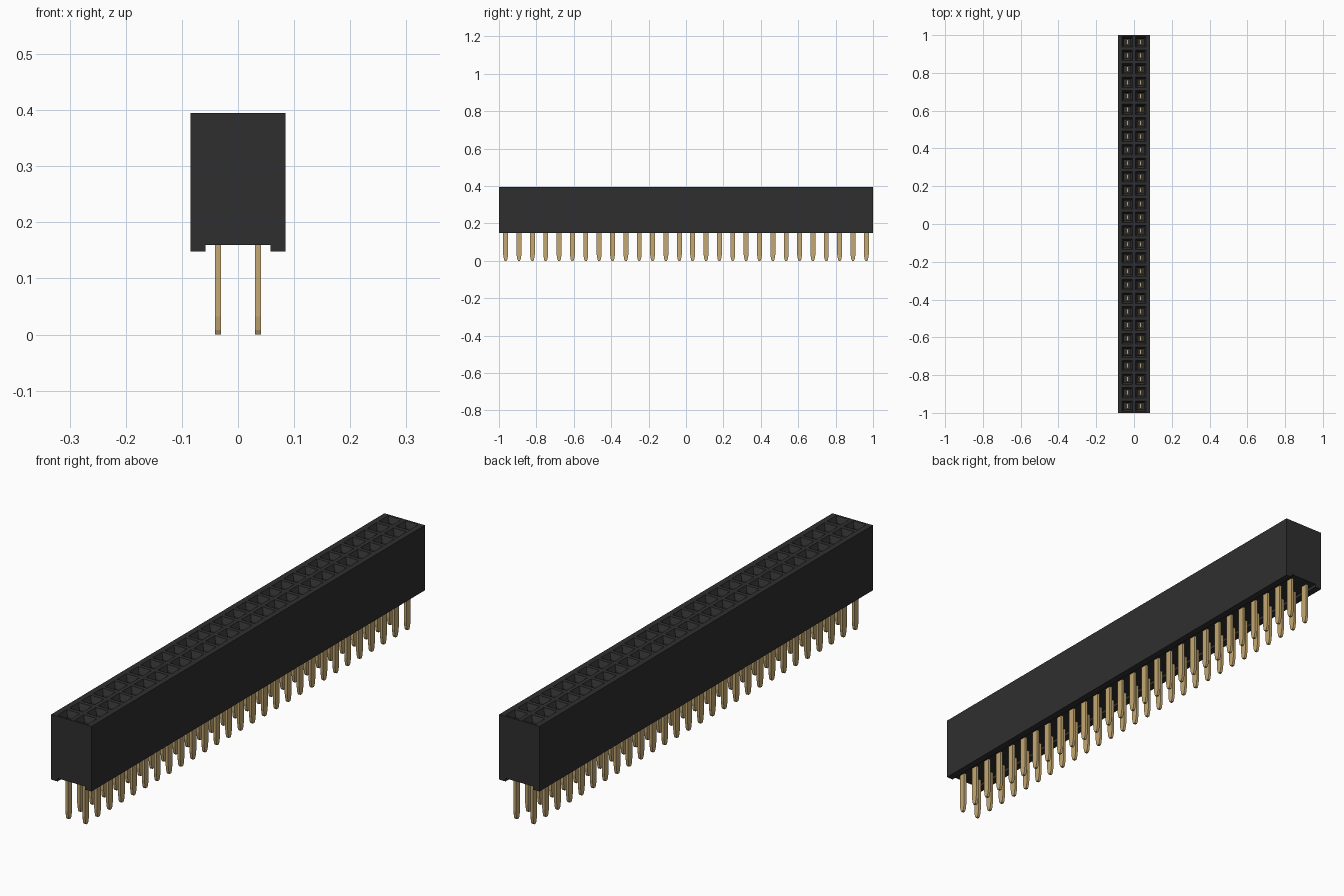
import bpy, bmesh
from mathutils import Matrix

cube = bpy.data.objects.get("Cube")
if cube:
    bpy.data.objects.remove(cube, do_unlink=True)

COUNT = 28                 # contacts per row
PITCH = 2.0 / COUNT
TOP = 0.395


def material(name, rgb):
    m = bpy.data.materials.new(name)
    m.use_nodes = True
    m.diffuse_color = (*rgb, 1)
    m.node_tree.nodes["Principled BSDF"].inputs["Base Color"].default_value = (*rgb, 1)
    return m


def finish(bm, name, mat):
    mesh = bpy.data.meshes.new(name)
    bm.to_mesh(mesh)
    bm.free()
    mesh.materials.append(mat)
    obj = bpy.data.objects.new(name, mesh)
    bpy.context.collection.objects.link(obj)
    return obj


black = material("black plastic", (0.028, 0.028, 0.028))
gold = material("gold contact", (0.56, 0.40, 0.17))

# Housing: open-topped profile with two foot rails, swept along y
half = [(PITCH, TOP), (0.085, TOP), (0.085, 0.148), (0.058, 0.148), (0.058, 0.16)]
profile = half + [(-x, z) for x, z in reversed(half)]
bm = bmesh.new()
front = [bm.verts.new((x, -1, z)) for x, z in profile]
back = [bm.verts.new((x, 1, z)) for x, z in profile]
for i in range(len(profile) - 1):
    bm.faces.new((front[i], front[i + 1], back[i + 1], back[i]))
bm.faces.new(front)
bm.faces.new(back)
bmesh.ops.recalc_face_normals(bm, faces=bm.faces[:])

# Top: one cell per socket, inset to a rim, a funnel and a deep shaft
old = set(bm.faces)
bmesh.ops.create_grid(bm, x_segments=2, y_segments=COUNT, size=0.5,
                      matrix=Matrix.Translation((0, 0, TOP)) @ Matrix.Diagonal((2 * PITCH, 2, 1, 1)))
cells = [f for f in bm.faces if f not in old]
for thickness, depth in ((0.008, 0), (0.011, -0.02), (0.0005, -0.17)):
    bmesh.ops.inset_individual(bm, faces=cells, thickness=thickness, depth=depth,
                               use_even_offset=True)
finish(bm, "housing", black)

# Pins: flat blades with a tapered tip, reaching up into the sockets
side = [(0.013, 0.30), (0.013, 0.032), (0.009, 0.008), (0.005, 0.0)]
outline = side + [(-y, z) for y, z in reversed(side)]
bm = bmesh.new()
for row in (-0.5, 0.5):
    for i in range(COUNT):
        cx, cy = row * PITCH, (i + 0.5) * PITCH - 1
        face = bm.faces.new([bm.verts.new((cx - 0.0053, cy + y, z)) for y, z in outline])
        new = bmesh.ops.extrude_face_region(bm, geom=[face], use_keep_orig=True)
        moved = [v for v in new["geom"] if isinstance(v, bmesh.types.BMVert)]
        bmesh.ops.translate(bm, verts=moved, vec=(0.0106, 0, 0))
bmesh.ops.recalc_face_normals(bm, faces=bm.faces[:])
finish(bm, "pins", gold)
